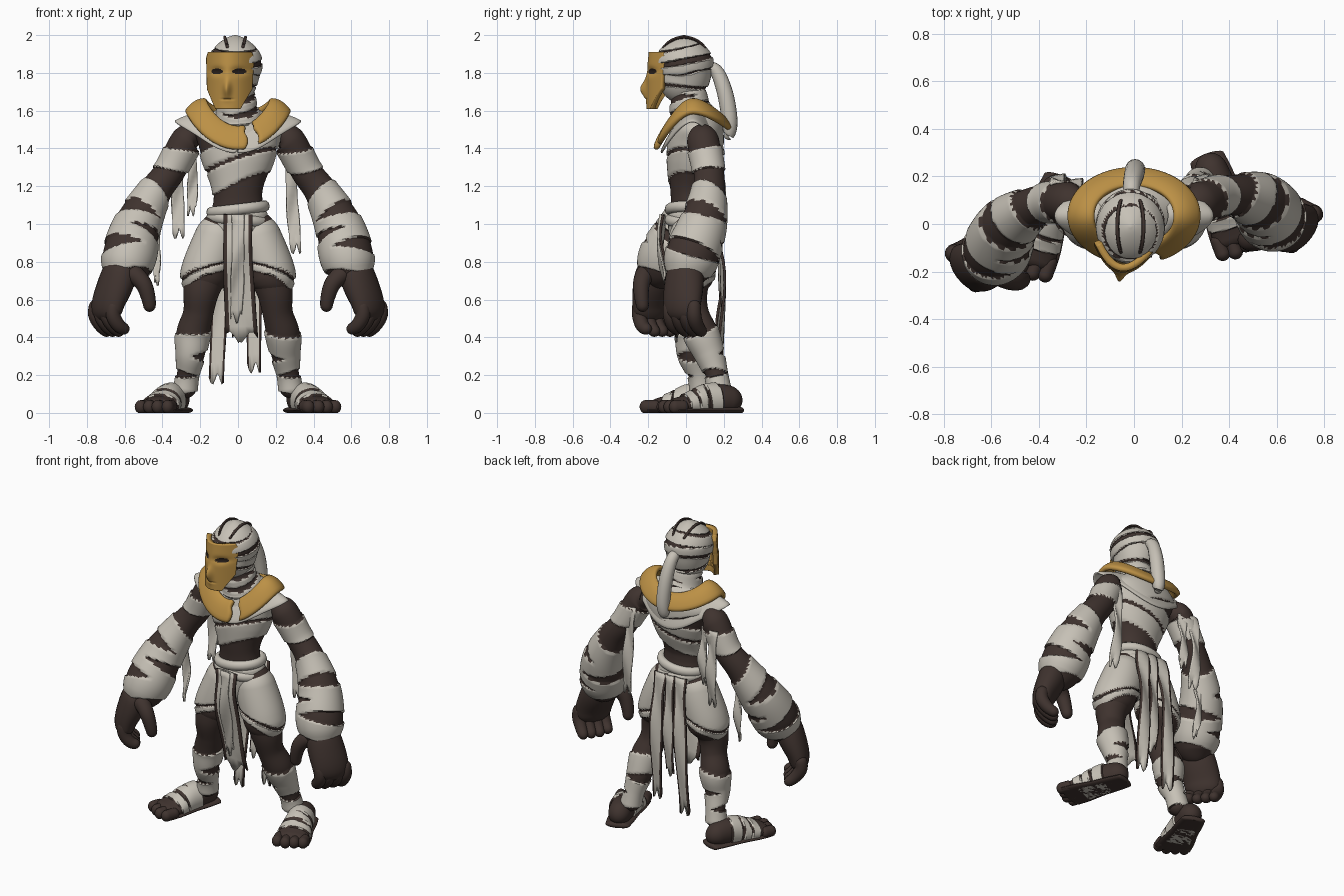
import bpy, bmesh, math
from math import sin, cos, pi, exp
from mathutils import Vector, Matrix

cube = bpy.data.objects.get("Cube")
if cube:
    bpy.data.objects.remove(cube)


def material(name, rgb):
    m = bpy.data.materials.new(name)
    m.use_nodes = True
    m.diffuse_color = (*rgb, 1)
    bsdf = m.node_tree.nodes["Principled BSDF"]
    bsdf.inputs["Base Color"].default_value = (*rgb, 1)
    bsdf.inputs["Roughness"].default_value = 0.8
    return m


MATS = [material("dark skin", (0.050, 0.033, 0.028)),
        material("linen bandage", (0.57, 0.535, 0.47)),
        material("gold", (0.50, 0.28, 0.06)),
        material("eye shadow", (0.02, 0.013, 0.010))]
DARK, LINEN, GOLD, EYE = range(4)
made = []


def finish(name, bm, thickness=0, subdivide=0):
    bmesh.ops.recalc_face_normals(bm, faces=bm.faces) if not thickness else None
    me = bpy.data.meshes.new(name)
    bm.to_mesh(me)
    bm.free()
    ob = bpy.data.objects.new(name, me)
    bpy.context.collection.objects.link(ob)
    for m in MATS:
        me.materials.append(m)
    if thickness:
        ob.modifiers.new("thickness", 'SOLIDIFY').thickness = thickness
    if subdivide:
        ob.modifiers.new("soften", 'SUBSURF').levels = subdivide
    made.append(ob)


def spline(pts, us):
    """Catmull-Rom samples of tuples at parameters 0..1."""
    p = [Vector(q) for q in pts]
    p = [2 * p[0] - p[1]] + p + [2 * p[-1] - p[-2]]
    out = []
    for u in us:
        f = u * (len(pts) - 1)
        i = min(int(f), len(pts) - 2)
        t = f - i
        a, b, c, d = p[i:i + 4]
        out.append(0.5 * (2 * b + (c - a) * t + (2 * a - 5 * b + 4 * c - d) * t * t
                          + (3 * b - a - 3 * c + d) * t ** 3))
    return out


def tube(name, pts, ref=(1, 0, 0), bands=(), base=DARK, rings=24, sides=16, along=False):
    """Round-ended limb through (x, y, z, wide, deep); bands (lo, hi, tilt, phase) are linen."""
    s = spline([q if len(q) == 5 else (*q, q[3]) for q in pts],
               [(1 - cos(pi * i / (rings - 1))) / 2 for i in range(rings)])
    c = [Vector(q[:3]) for q in s]
    run = [0]
    for i in range(1, rings):
        run.append(run[-1] + (c[i] - c[i - 1]).length)

    def wrapped(key, a):
        return any(lo < key + tilt * cos(a + ph) < hi for lo, hi, tilt, ph in bands)

    bm = bmesh.new()
    grid = []
    for i in range(rings):
        tan = (c[min(i + 1, rings - 1)] - c[max(i - 1, 0)]).normalized()
        ax = Vector(ref)
        ax = (ax - tan * ax.dot(tan)).normalized()
        ay = tan.cross(ax)
        if ay.dot(Vector((0, 1, 1))) < 0:
            ay = -ay
        wide, deep = s[i][3], s[i][4]
        d = min(run[i], run[-1] - run[i]) / max(min(wide, deep), 0.001)
        k = max(0.03, math.sqrt(1 - (1 - d) ** 2)) if d < 1 else 1
        row = []
        for j in range(sides):
            a = 2 * pi * j / sides
            lift = 0.009 if wrapped(run[i] / run[-1] if along else c[i].z, a) else 0
            v = c[i] + ax * cos(a) * (wide + lift) * k + ay * sin(a) * (deep + lift) * k
            v.z = max(v.z, 0)
            row.append(bm.verts.new(v))
        grid.append(row)
    for i in range(rings - 1):
        key = (run[i] + run[i + 1]) / 2 / run[-1] if along else (c[i].z + c[i + 1].z) / 2
        for j in range(sides):
            n = (j + 1) % sides
            f = bm.faces.new((grid[i][j], grid[i][n], grid[i + 1][n], grid[i + 1][j]))
            f.material_index = LINEN if wrapped(key, 2 * pi * (j + .5) / sides) else base
    for end in (grid[0], grid[-1]):
        bm.faces.new(end).material_index = base
    finish(name, bm)


def sheet(name, fn, nu, nv, colour, thickness, subdivide=0):
    """Grid surface fn(u, v) with u, v in 0..1; colour(centre, v) gives the material."""
    bm = bmesh.new()
    g = [[bm.verts.new(fn(i / nu, j / nv)) for j in range(nv + 1)] for i in range(nu + 1)]
    for i in range(nu):
        for j in range(nv):
            f = bm.faces.new((g[i][j], g[i + 1][j], g[i + 1][j + 1], g[i][j + 1]))
            f.material_index = colour(f.calc_center_median(), (j + .5) / nv)
    finish(name, bm, thickness, subdivide)


def ribbon(name, pts, border=0.0):
    """Hanging strip through (x, y, z, half width), dark along its borders, ragged below."""
    def fn(u, v):
        x, y, z, w = spline(pts, [u])[0]
        rag = 0.03 * sin(v * 9 + x * 30) if u == 1 else 0
        return (x + (2 * v - 1) * w, y + 0.01 * sin(9 * u + 3 * v), z + rag)
    sheet(name, fn, 14, 8, lambda p, v: DARK if abs(v - .5) > .5 - border else LINEN, 0.012)


def yoke(name, inner, outer, start, stop, bulge, mat, thickness):
    """Sloping neck ring; edges are (rx, ry, z side, z front, z back, flare at the shoulders)."""
    def edge(e, a):
        rx, ry, side, front, back, flare = e
        z = side + (front - side) * max(0, -sin(a)) ** 1.6 + (back - side) * max(0, sin(a)) ** 1.6
        return Vector(((rx + flare * cos(a) ** 6) * cos(a), 0.035 + ry * sin(a), z))

    def fn(u, v):
        a = math.radians(start + (stop - start) * u)
        if u in (0, 1):
            a += 0.06 * sin(v * 11)
        return edge(inner, a).lerp(edge(outer, a), v) + Vector((0, 0, bulge * sin(pi * v)))
    sheet(name, fn, 56, 5, lambda p, v: mat, thickness, 1)


# Torso and neck
tube("torso", [(0, .03, .80, .09, .09), (0, .03, .98, .155, .115), (0, .02, 1.12, .13, .10),
               (0, .02, 1.2, .135, .105), (0, .035, 1.32, .18, .13), (0, .05, 1.42, .21, .14),
               (0, .06, 1.5, .23, .13), (0, .06, 1.57, .17, .11), (0, .05, 1.64, .1, .09)],
     bands=[(0, 1.07, 0, 0), (1.215, 1.325, -.06, 0), (1.345, 1.43, -.06, 0), (1.448, 1.7, .05, 0)],
     rings=160, sides=64)
tube("neck", [(0, .05, 1.46, .13), (0, .04, 1.55, .125), (-.005, .02, 1.62, .10), (-.01, 0, 1.76, .085)],
     bands=[(1.4, 1.555, .02, 0), (1.57, 1.61, .02, 1), (1.622, 1.66, .015, 2), (1.672, 1.8, -.02, 1)],
     rings=70, sides=40)

# Head with thin wrap seams, two of them running over the crown
HX, HY, HZ = -.015, -.01, 1.85
dome = [math.radians(d) for d in range(-30, 90, 17)]
tube("head", [(HX, -.05, 1.64, .07, .08), (HX, -.03, 1.71, .10, .115)]
     + [(HX, HY, HZ + .15 * sin(t), .137 * cos(t), .148 * cos(t)) for t in dome],
     bands=[(1.6, 1.725, .025, 1.5), (1.738, 1.79, .025, 1.5), (1.805, 1.855, .03, 1.2),
            (1.872, 1.925, .03, 1.7), (1.937, 2.1, .025, 1.5)], rings=160, sides=64)
for side, off in (("left", .055), ("right", -.055)):
    k = .01 + math.sqrt(1 - (off / .137) ** 2)
    tube("crown_seam_" + side, [(HX + off * (.3 + .7 * sin(t)), HY + .148 * k * cos(t), HZ + .15 * k * sin(t), .008)
                                for t in [math.radians(d) for d in range(35, 150, 10)]], rings=40, sides=8)
tube("hair_tail", [(-.01, .10, 1.83, .03), (-.01, .16, 1.81, .036), (0, .205, 1.70, .042),
                   (.005, .23, 1.56, .042), (0, .228, 1.48, .034), (0, .205, 1.455, .016)],
     base=LINEN, rings=36)
tube("hair_tie", [(-.01, .115, 1.83, .036), (-.01, .14, 1.825, .043)], rings=10)


# Mask wrapped round the face, with nose ridge, sunken eyes and a mouth groove
MC = Vector((-.035, -.05, 0))


def mask_point(u, v):
    z = 1.61 + .3 * v
    w = .068 + .054 * v / .35 if v < .35 else .122 + .006 * (v - .35) / .5
    w -= .12 * max(0, v - .9)
    x = (2 * u - 1) * w
    y = -.16 + .105 * (abs(x) / .128) ** 2 + .03 * max(0, v - .6)
    y -= .034 * exp(-(x / .02) ** 2) * exp(-((z - 1.715) / .045) ** 2)
    y += .016 * exp(-((abs(x) - .06) / .04) ** 2 - ((z - 1.808) / .022) ** 2)
    y += .006 * exp(-(x / .035) ** 4 - ((z - 1.66) / .005) ** 2)
    return MC + Matrix.Rotation(-.14, 3, 'Z') @ Vector((x, y, z))


def mask_colour(p, v):
    q = Matrix.Rotation(.14, 3, 'Z') @ (p - MC)
    return EYE if ((abs(q.x) - .06) / .034) ** 2 + ((q.z - 1.808) / .015) ** 2 < 1 else GOLD


sheet("mask", mask_point, 70, 70, mask_colour, 0.03)

# Linen mantle and broken gold collar
yoke("mantle", (.14, .10, 1.59, 1.48, 1.53, 0), (.25, .16, 1.535, 1.37, 1.36, .085), -90, 270, .01, LINEN, .016)
yoke("collar", (.165, .115, 1.635, 1.50, 1.565, 0), (.262, .182, 1.575, 1.385, 1.49, 0), -65, 282, .02, GOLD, .034)

# Belt of two crossing wraps
for name, z, tilt in (("belt_upper", 1.078, .12), ("belt_lower", 1.022, -.10)):
    bm = bmesh.new()
    rows = []
    for i in range(40):
        a = 2 * pi * i / 40
        rows.append([bm.verts.new(((.142 + .026 * cos(b)) * cos(a), .025 + (.112 + .026 * cos(b)) * sin(a),
                                   z + tilt * .14 * cos(a) + .03 * sin(b)))
                     for b in [2 * pi * k / 10 for k in range(10)]])
    for i in range(40):
        for k in range(10):
            n, m = (i + 1) % 40, (k + 1) % 10
            bm.faces.new((rows[i][k], rows[n][k], rows[n][m], rows[i][m])).material_index = LINEN
    finish(name, bm)

# Loincloth strips, front and back
ribbon("loincloth_front", [(0, -.13, 1.05, .075), (0, -.125, .8, .078), (.02, -.05, .40, .085)], .125)
ribbon("loincloth_overlay", [(0, -.142, 1.05, .03), (0, -.138, .8, .033), (-.01, -.07, .5, .03)])
ribbon("tail_strip_right", [(-.07, .15, 1.04, .045), (-.09, .19, .75, .042), (-.115, .17, .18, .04)], .125)
ribbon("tail_strip_left", [(.07, .15, 1.04, .045), (.08, .19, .75, .042), (.085, .17, .24, .036)], .125)
ribbon("tail_strip_middle", [(0, .155, 1.04, .035), (0, .18, .75, .035), (0, .16, .4, .032)], .125)

# Strips hanging from the arms
ribbon("arm_strip_right_outer", [(-.32, .16, 1.42, .03), (-.32, .19, 1.2, .03), (-.315, .17, .95, .032)])
ribbon("arm_strip_right_inner", [(-.25, .14, 1.42, .025), (-.24, .17, 1.25, .025), (-.245, .16, 1.07, .024)])
ribbon("arm_strip_left", [(.28, .16, 1.42, .03), (.285, .19, 1.15, .03), (.305, .17, .87, .03)])
ribbon("elbow_strip_right", [(-.43, .06, 1.1, .02), (-.435, .08, .9, .022), (-.43, .05, .7, .014)])

# Limbs
ARM = [(.20, 1.465, .075), (.27, 1.44, .085), (.36, 1.28, .08), (.44, 1.17, .088),
       (.53, 1.0, .12), (.575, .84, .138), (.60, .74, .118), (.62, .66, .09)]
ARM_Y = {1: (.09, .09, .12, .12, .09, .035, .01, 0), -1: (.09, .09, .09, .06, -.01, -.10, -.14, -.155)}
for s, side, hand_y, step in ((1, "left", 0, 0), (-1, "right", -.165, -.09)):
    out = Vector((s, 0, 0))
    tube(side + "_arm", [(s * x, y, z, r) for (x, z, r), y in zip(ARM, ARM_Y[s])], out,
         [(1.28, 1.395, .03, 0), (1.05, 1.16, -.03, 1), (.945, 1.025, .025, 0),
          (.86, .925, -.02, .5), (.735, .838, .04, 0)], rings=200, sides=64)
    # Hand: broad palm, short curled fingers and thumb
    spread = Vector((-.6 * s, -.8, 0))
    curl = Vector((-.8 * s, .6, 0))
    tube(side + "_palm", [(s * .60, hand_y, .82, .09, .08), (s * .645, hand_y - .01, .69, .112, .085),
                          (s * .69, hand_y - .02, .57, .112, .068), (s * .69, hand_y - .02, .48, .10, .05)],
         spread, sides=24)
    for i in range(4):
        root = Vector((s * .70, hand_y - .02, .6)) + spread * (i - 1.5) * .052
        path = [root, root + Vector((s * .008, 0, -.08)), root + curl * .03 + Vector((0, 0, -.14)),
                root + curl * .09 + Vector((0, 0, -.185 + .02 * (i == 3)))]
        tube(f"{side}_finger_{i + 1}", [(*p, r) for p, r in zip(path, (.036, .039, .036, .028))], spread)
    tube(side + "_thumb", [(s * .58, hand_y - .04, .76, .055), (s * .505, hand_y - .07, .69, .045),
                           (s * .475, hand_y - .07, .61, .038), (s * .465, hand_y - .06, .535, .03)], out)

    # Leg with short trousers, bare knee and shin wraps
    tube(side + "_leg", [(s * .07, .03, 1.07, .09), (s * .115, .03, .9, .115), (s * .165, .025, .76, .118),
                         (s * .195, .02 + step / 4, .64, .095), (s * .21, .04 + step / 3, .53, .08),
                         (s * .238, .08 + step / 2, .42, .088), (s * .25, .125 + step, .31, .073),
                         (s * .268, .16 + step, .2, .055), (s * .285, .18 + step, .08, .062)], out,
         [(.31, .43, .025, 0), (.215, .292, -.02, 1), (.11, .2, .015, 0)], rings=160, sides=48)
    tube(side + "_trouser", [(s * .08, .03, 1.05, .09), (s * .118, .03, .9, .116), (s * .165, .025, .76, .124),
                             (s * .185, .02, .68, .116), (s * .19, .02, .60, .085)], out,
         [(.72, .76, .085, 0), (.775, 1.3, .085, 0)], rings=120, sides=64)
    # Foot: dark heel, toes and sole, linen instep
    ahead = Vector((.35 * s, -.94, 0))
    across = Vector((.94 * s, .35, 0))
    heel = Vector((s * .30, .295 + step, 0))
    rows = [(0, .06, .06, .06), (.1, .072, .08, .07), (.2, .078, .085, .06),
            (.31, .095, .055, .042), (.41, .10, .04, .028)]
    tube(side + "_foot", [(*(heel + ahead * d + Vector((0, 0, h))), w, t) for d, w, t, h in rows],
         across, [(.34, .50, .02, 0), (.52, .63, -.015, 1), (.645, .77, .02, 2)],
         rings=100, sides=40, along=True)
    tube(side + "_sole", [(*(heel + ahead * d + Vector((0, 0, .014))), w + .012, .02) for d, w, t, h in rows],
         across, rings=40, sides=24)
    for i in range(4):
        p = heel + across * (i - 1.5) * .052 + Vector((0, 0, .032))
        tip = .46 - .012 * abs(i - 1)
        tube(f"{side}_toe_{i + 1}", [(*(p + ahead * d), .032, .036) for d in (.33, .40, tip)], across)

# Smooth shading with crisp edges
for ob in bpy.context.selected_objects:
    ob.select_set(False)
for ob in made:
    ob.select_set(True)
bpy.context.view_layer.objects.active = made[0]
bpy.ops.object.shade_smooth_by_angle(angle=math.radians(45))
